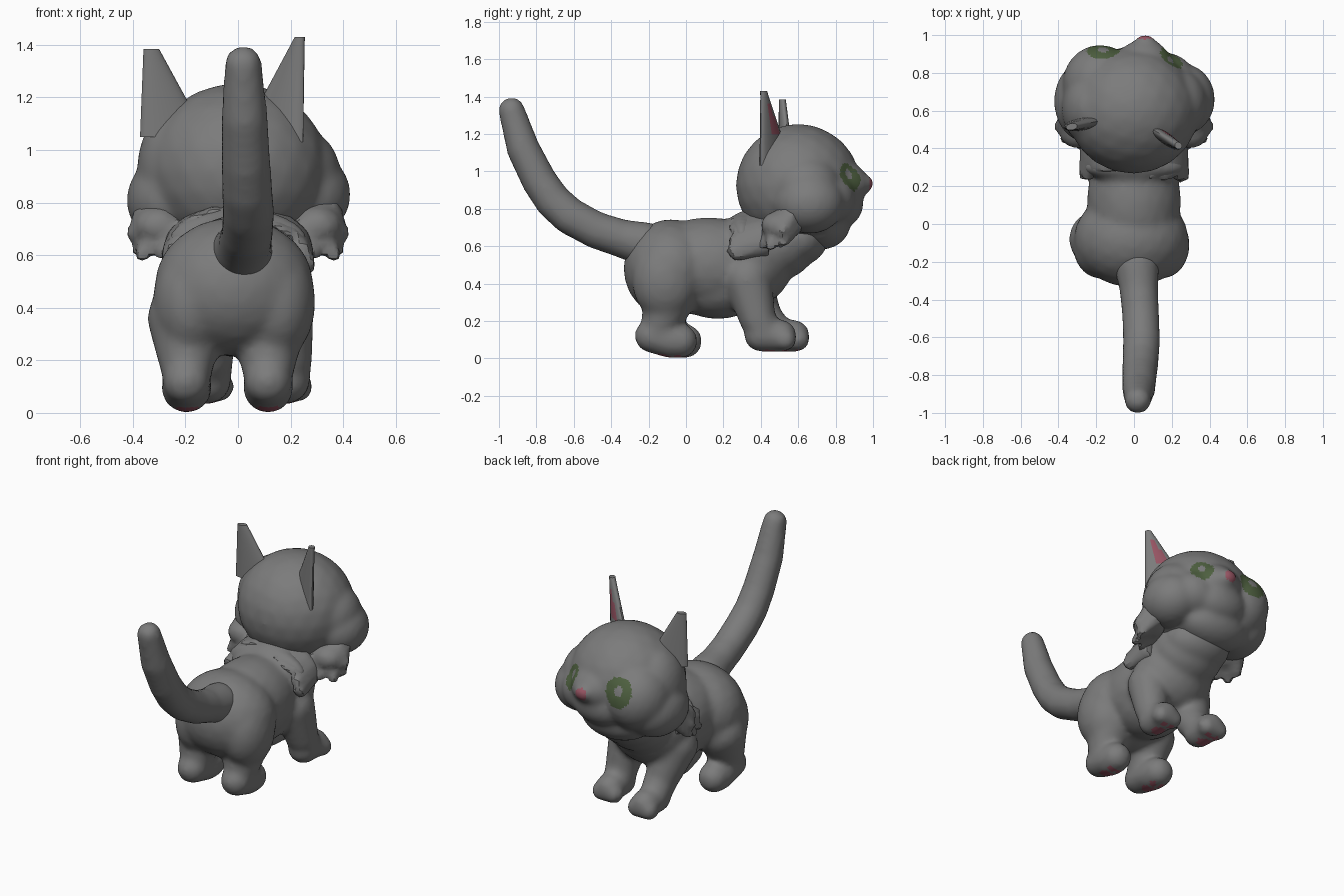
import bpy, bmesh, random
from math import sin, cos, tau
from mathutils import Vector, Matrix

if "Cube" in bpy.data.objects:
    bpy.data.objects.remove(bpy.data.objects["Cube"])
random.seed(4)


def material(name, rgb):
    m = bpy.data.materials.new(name)
    m.use_nodes = True
    m.diffuse_color = (*rgb, 1)
    bsdf = m.node_tree.nodes["Principled BSDF"]
    bsdf.inputs["Base Color"].default_value = (*rgb, 1)
    bsdf.inputs["Roughness"].default_value = 0.9
    return m


MATS = [material("grey_fur", (0.2, 0.2, 0.2)),
        material("green_eye", (0.075, 0.115, 0.05)),
        material("pink_skin", (0.31, 0.09, 0.125))]
GREY, GREEN, PINK = range(3)


def make(name, bm):
    bmesh.ops.recalc_face_normals(bm, faces=bm.faces)
    mesh = bpy.data.meshes.new(name)
    bm.to_mesh(mesh)
    bm.free()
    obj = bpy.data.objects.new(name, mesh)
    bpy.context.collection.objects.link(obj)
    for m in MATS:
        mesh.materials.append(m)
    return obj


def activate(obj):
    bpy.ops.object.select_all(action='DESELECT')
    obj.select_set(True)
    bpy.context.view_layer.objects.active = obj


def smooth(obj, angle):
    activate(obj)
    bpy.ops.object.shade_smooth_by_angle(angle=angle)


def blob(bm, centre, radii):
    """Ellipsoid lump"""
    if not isinstance(radii, tuple):
        radii = (radii,) * 3
    m = Matrix.Translation(centre) @ Matrix.Diagonal((*radii, 1))
    bmesh.ops.create_icosphere(bm, subdivisions=3, radius=1, matrix=m)


def limb(bm, points, steps=6):
    """Chain of lumps along a path of (x, y, z, radius)"""
    for a, b in zip(points, points[1:]):
        a, b = Vector(a), Vector(b)
        for i in range(steps + 1):
            p = a.lerp(b, i / steps)
            blob(bm, p[:3], p[3])


def fuse(name, bm, voxel=0.018, passes=8):
    """Merge the lumps into one soft skin"""
    obj = make(name, bm)
    activate(obj)
    r = obj.modifiers.new("fuse", 'REMESH')
    r.mode, r.voxel_size = 'VOXEL', voxel
    s = obj.modifiers.new("soften", 'SMOOTH')
    s.factor, s.iterations = 0.5, passes
    for m in ("fuse", "soften"):
        bpy.ops.object.modifier_apply(modifier=m)
    obj.data.materials.clear()
    for m in MATS:
        obj.data.materials.append(m)
    for p in obj.data.polygons:
        p.material_index = GREY
    return obj


def paint(obj, centre, radius, index, stretch=1):
    """Colour the faces around the surface point nearest to centre"""
    c = obj.closest_point_on_mesh(Vector(centre))[1]
    for p in obj.data.polygons:
        d = p.center - c
        d.z /= stretch
        if d.length < radius:
            p.material_index = index


# Body: hips, haunches, torso, chest, neck and throat
bm = bmesh.new()
blob(bm, (-0.015, -0.08, 0.48), (0.305, 0.255, 0.265))
for x in (-0.18, 0.15):
    blob(bm, (x, -0.11, 0.42), (0.145, 0.18, 0.22))
blob(bm, (0, 0.12, 0.5), (0.25, 0.36, 0.255))
blob(bm, (0, 0.36, 0.54), (0.26, 0.22, 0.26))
blob(bm, (0, 0.5, 0.62), (0.23, 0.2, 0.2))
blob(bm, (0, 0.17, 0.4), (0.21, 0.27, 0.19))
blob(bm, (0, 0.3, 0.65), (0.27, 0.08, 0.13))
blob(bm, (0, 0.59, 0.64), (0.22, 0.17, 0.15))

# Hind legs and paws
for x, y in ((-0.195, 0.045), (0.115, 0.02)):
    limb(bm, [(x, -0.08, 0.36, 0.15), (x, -0.14, 0.17, 0.1)])
    limb(bm, [(x, -0.185, 0.12, 0.09), (x, y - 0.1, 0.097, 0.097), (x, y - 0.05, 0.092, 0.092)])

# Front legs and paws
for x, y, hip in ((-0.115, 0.07, -0.16), (0.185, 0, 0.16)):
    limb(bm, [(hip, 0.33, 0.42, 0.13), (x, 0.38 + y / 2, 0.22, 0.1),
              (x, 0.42 + y, 0.13, 0.09)])
    limb(bm, [(x, 0.4 + y, 0.125, 0.09), (x, 0.505 + y, 0.12, 0.087)])
    for side in (-1, 0, 1):
        blob(bm, (x + side * 0.042, 0.53 + y, 0.1), 0.06)
body = fuse("body", bm)

# Paw pads
for pad in ((-0.195, -0.1, 0), (0.115, -0.12, 0), (-0.115, 0.52, 0.02), (0.185, 0.45, 0.02)):
    paint(body, pad, 0.045, PINK)
    for side in (-1, 1):
        paint(body, (pad[0] + side * 0.03, pad[1] + 0.08, pad[2]), 0.022, PINK)
smooth(body, 1.0)

# Head: skull, brow, cheeks, muzzle, chin and nose
bm = bmesh.new()
blob(bm, (-0.005, 0.6, 0.925), (0.35, 0.335, 0.33))
blob(bm, (-0.18, 0.74, 0.9), (0.2, 0.21, 0.21))
blob(bm, (-0.21, 0.61, 0.93), (0.175, 0.2, 0.24))
blob(bm, (-0.25, 0.65, 0.81), (0.175, 0.22, 0.175))
blob(bm, (0.22, 0.64, 0.91), (0.17, 0.19, 0.18))
blob(bm, (0.26, 0.66, 0.83), (0.17, 0.19, 0.165))
blob(bm, (0.16, 0.75, 0.86), (0.17, 0.16, 0.15))
blob(bm, (0.02, 0.81, 0.83), (0.2, 0.14, 0.14))
blob(bm, (0.05, 0.83, 0.93), (0.16, 0.145, 0.13))
blob(bm, (0.06, 0.87, 0.93), (0.12, 0.115, 0.09))
blob(bm, (-0.02, 0.72, 0.72), (0.24, 0.16, 0.14))
blob(bm, (0.06, 0.94, 0.935), (0.065, 0.065, 0.055))
head = fuse("head", bm, 0.014, 18)

# Eyes as green rings with grey centres, then the nose tip
for eye, size in (((-0.16, 0.96, 0.995), 0.09), ((0.225, 0.9, 0.985), 0.072)):
    paint(head, eye, size, GREEN, 1.1)
    paint(head, (eye[0], eye[1], eye[2] + 0.015), size * 0.3, GREY, 1.4)
paint(head, (0.06, 1.02, 0.935), 0.043, PINK)
smooth(head, 1.0)

# Tail
bm = bmesh.new()
limb(bm, [(0.015, -0.22, 0.61, 0.12), (0.025, -0.34, 0.64, 0.103), (0.035, -0.48, 0.685, 0.1),
          (0.04, -0.62, 0.76, 0.1), (0.035, -0.71, 0.84, 0.098), (0.03, -0.785, 0.95, 0.095),
          (0.025, -0.87, 1.12, 0.09), (0.02, -0.933, 1.325, 0.072)])
smooth(fuse("tail", bm), 1.0)


def ear(name, base, across, width, tip, blunt, inner):
    """Flattened tapering cone, bent to its tip"""
    base, tip, across = Vector(base), Vector(tip), Vector(across).normalized()
    out = Vector((-across.y, across.x, 0))
    bm = bmesh.new()
    rings, seg = 12, 20
    loops = []
    for i in range(rings + 1):
        t = i / rings
        w, d = width * (1 - t) + blunt * t, 0.036 * (1 - t) + 0.018 * t
        loops.append([bm.verts.new(base.lerp(tip, t) + across * w * cos(tau * k / seg)
                                   + out * d * sin(tau * k / seg)) for k in range(seg)])
    for i in range(rings):
        for k in range(seg):
            n = (k + 1) % seg
            f = bm.faces.new((loops[i][k], loops[i][n], loops[i + 1][n], loops[i + 1][k]))
            if inner and 5 <= i < 10 and 4 <= k < (7 if i < 8 else 6):
                f.material_index = PINK
    bm.faces.new(loops[0])
    bm.faces.new(loops[-1])
    smooth(make(name, bm), 0.7)


ear("left_ear", (0.125, 0.48, 1.03), (0.83, -0.56, 0), 0.148, (0.235, 0.415, 1.43), 0.02, True)
ear("right_ear", (-0.245, 0.535, 1.05), (0.98, 0.19, 0), 0.13, (-0.33, 0.515, 1.385), 0.03, False)


def tuft(bm, root, tip, width):
    """Blunt lock of fur from root to tip"""
    root, tip = Vector(root), Vector(tip)
    way = tip - root
    m = (Matrix.Translation((root + tip) / 2) @ way.to_track_quat('Z', 'Y').to_matrix().to_4x4()
         @ Matrix.Diagonal((1, 0.8, 1, 1)))
    bmesh.ops.create_cone(bm, cap_ends=True, segments=7, radius1=width,
                          radius2=width * 0.35, depth=way.length, matrix=m)


# Cheek tufts and the ragged ruff around the neck
for side, name in ((1, "left"), (-1, "right")):
    bm = bmesh.new()
    blob(bm, (side * 0.3, 0.5, 0.71), (0.1, 0.1, 0.08))
    for x, y, z in ((0.38, 0.44, 0.58), (0.3, 0.41, 0.59), (0.39, 0.51, 0.6), (0.41, 0.5, 0.66)):
        tuft(bm, (side * (x - 0.08), y + 0.06, z + 0.12), (side * x, y, z), 0.075)
    smooth(fuse(name + "_cheek_fur", bm, 0.022, 1), 0.5)

    bm = bmesh.new()
    for i in range(6):
        a = 0.35 + i * 0.27
        x, z = side * sin(a), cos(a)
        j = random.uniform(-0.03, 0.03)
        tuft(bm, (x * 0.21, 0.42, 0.62 + z * 0.12),
             (x * 0.27, 0.25 + j, 0.57 + z * 0.18 + j), 0.085)
    smooth(fuse(name + "_neck_ruff", bm, 0.022, 2), 0.5)
